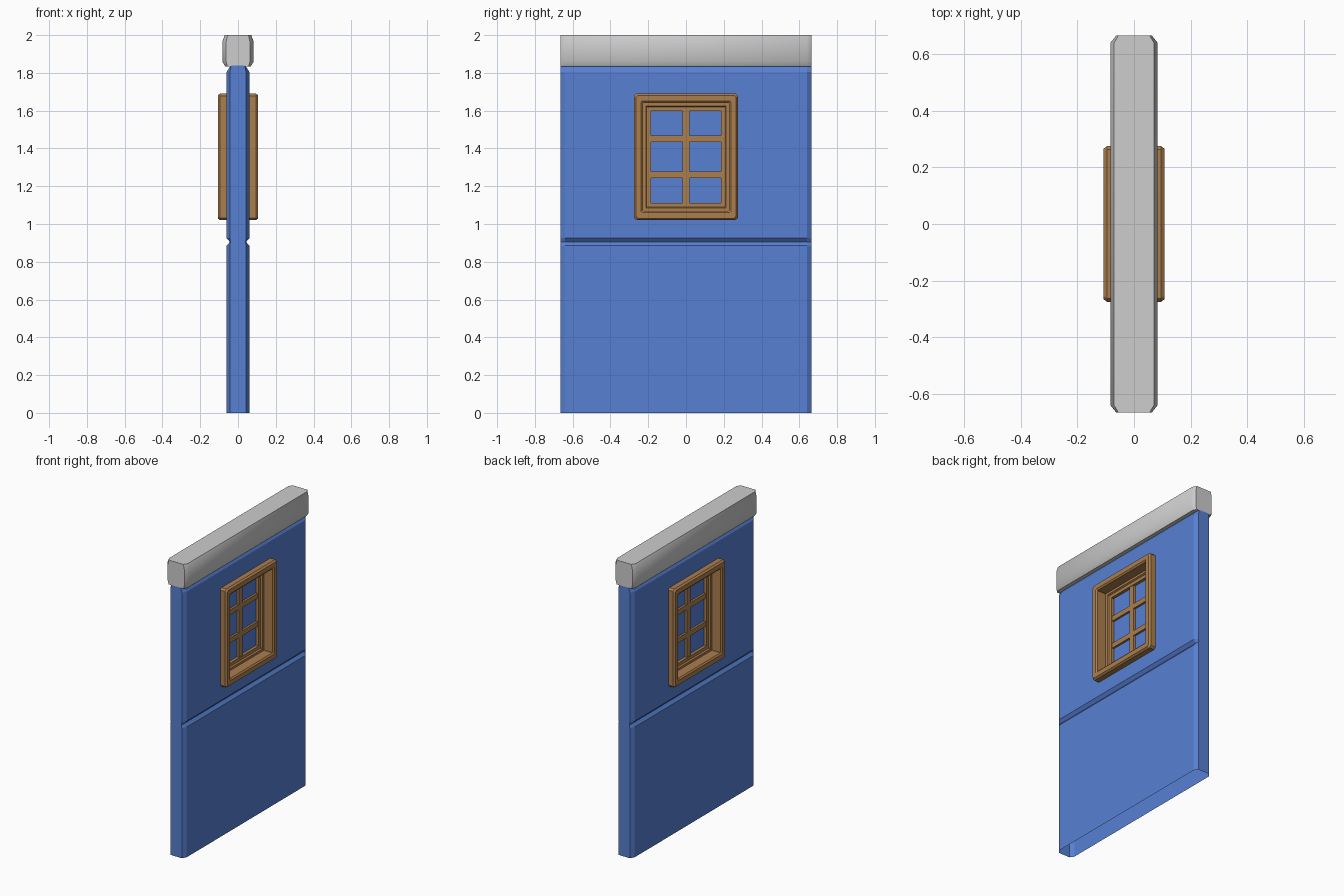
import bpy, bmesh

if "Cube" in bpy.data.objects:
    bpy.data.objects.remove(bpy.data.objects["Cube"])


def material(name, rgb):
    m = bpy.data.materials.new(name)
    m.diffuse_color = (*rgb, 1)
    m.use_nodes = True
    m.node_tree.nodes["Principled BSDF"].inputs["Base Color"].default_value = m.diffuse_color
    return m


BLUE = material("blue_paint", (0.095, 0.215, 0.64))
WOOD = material("brown_wood", (0.41, 0.21, 0.077))
GREY = material("light_grey", (0.61, 0.61, 0.61))


def finish(bm, name, mat):
    bmesh.ops.recalc_face_normals(bm, faces=bm.faces)
    me = bpy.data.meshes.new(name)
    bm.to_mesh(me)
    bm.free()
    ob = bpy.data.objects.new(name, me)
    bpy.context.collection.objects.link(ob)
    me.materials.append(mat)
    return ob


def loft(name, loops, mat, caps=True):
    """Bridge consecutive point loops of equal length."""
    bm = bmesh.new()
    rings = [[bm.verts.new(p) for p in loop] for loop in loops]
    for a, b in zip(rings, rings[1:]):
        n = len(a)
        for i in range(n):
            j = (i + 1) % n
            bm.faces.new((a[i], a[j], b[j], b[i]))
    if caps:
        bm.faces.new(rings[0])
        bm.faces.new(rings[-1])
    return finish(bm, name, mat)


def octagon(hu, hv, cu, cv):
    """Rectangle with chamfered corners."""
    return [(hu, -hv + cv), (hu, hv - cv), (hu - cu, hv), (-hu + cu, hv),
            (-hu, hv - cv), (-hu, -hv + cv), (-hu + cu, -hv), (hu - cu, -hv)]


def slab(name, sections, hy, mat):
    return loft(name, [[(x, y, z) for x, y in octagon(hx, hy, cx, 0.025)]
                       for z, hx, cx in sections], mat)


def box(name, lo, hi, mat):
    bm = bmesh.new()
    bmesh.ops.create_cube(bm, size=1)
    for v in bm.verts:
        v.co = [(a + b) / 2 + c * (b - a) for a, b, c in zip(lo, hi, v.co)]
    return finish(bm, name, mat)


# Wall: chamfered panel with a groove at mid height
wall = slab("wall", [(0, .06, .017), (.885, .06, .017), (.905, .043, .003),
                     (.925, .06, .017), (1.805, .06, .017), (1.84, .038, .003)],
            .665, BLUE)

# Window recesses from both sides, leaving a thin pane in the middle
for s, (x0, x1) in {"right": (.005, .2), "left": (-.2, -.005)}.items():
    cutter = box("recess_cutter_" + s, (x0, -.245, 1.055), (x1, .245, 1.655), BLUE)
    cutter.hide_render = True
    mod = wall.modifiers.new("recess", 'BOOLEAN')
    mod.operation = 'DIFFERENCE'
    mod.solver = 'EXACT'
    mod.object = cutter
    bpy.context.view_layer.objects.active = wall
    bpy.ops.object.modifier_apply(modifier=mod.name)
    bpy.data.objects.remove(cutter)

# The wall is open underneath
bm = bmesh.new()
bm.from_mesh(wall.data)
bottom = [f for f in bm.faces if all(v.co.z < .001 for v in f.verts)]
bmesh.ops.delete(bm, geom=bottom, context='FACES_ONLY')
bm.to_mesh(wall.data)
bm.free()

# Top beam
beam = slab("top_beam", [(1.835, .068, .012), (1.86, .083, .02),
                         (1.965, .083, .02), (2.0, .070, .015)], .665, GREY)
bpy.ops.object.select_all(action='DESELECT')
beam.select_set(True)
bpy.context.view_layer.objects.active = beam
bpy.ops.object.shade_smooth_by_angle(angle=0.6)

# Window frame: stepped profile swept round the opening, mirrored to both faces
CZ = 1.355
profile = [(.275, .335, 0.05, .012), (.275, .335, .095, .012), (.266, .326, .107, .012),
           (.238, .295, .107, .003), (.228, .285, .099, .002), (.228, .285, .035, .002),
           (.213, .27, .035, .002), (.208, .265, .025, .002), (.186, .243, .025, .002),
           (.186, .243, .004, .002)]
frame = loft("window_frame", [[(x, y, CZ + z) for y, z in octagon(hy, hz, c, c)]
                              for hy, hz, x, c in profile], WOOD, caps=False)
frame.modifiers.new("both_sides", 'MIRROR')

# Glazing bars
box("upright_bar", (-.021, -.018, 1.105), (.021, .018, 1.605), WOOD)
for name, z in (("lower_bar", 1.261), ("upper_bar", 1.452)):
    box(name, (-.019, -.19, z - .017), (.019, .19, z + .017), WOOD)
